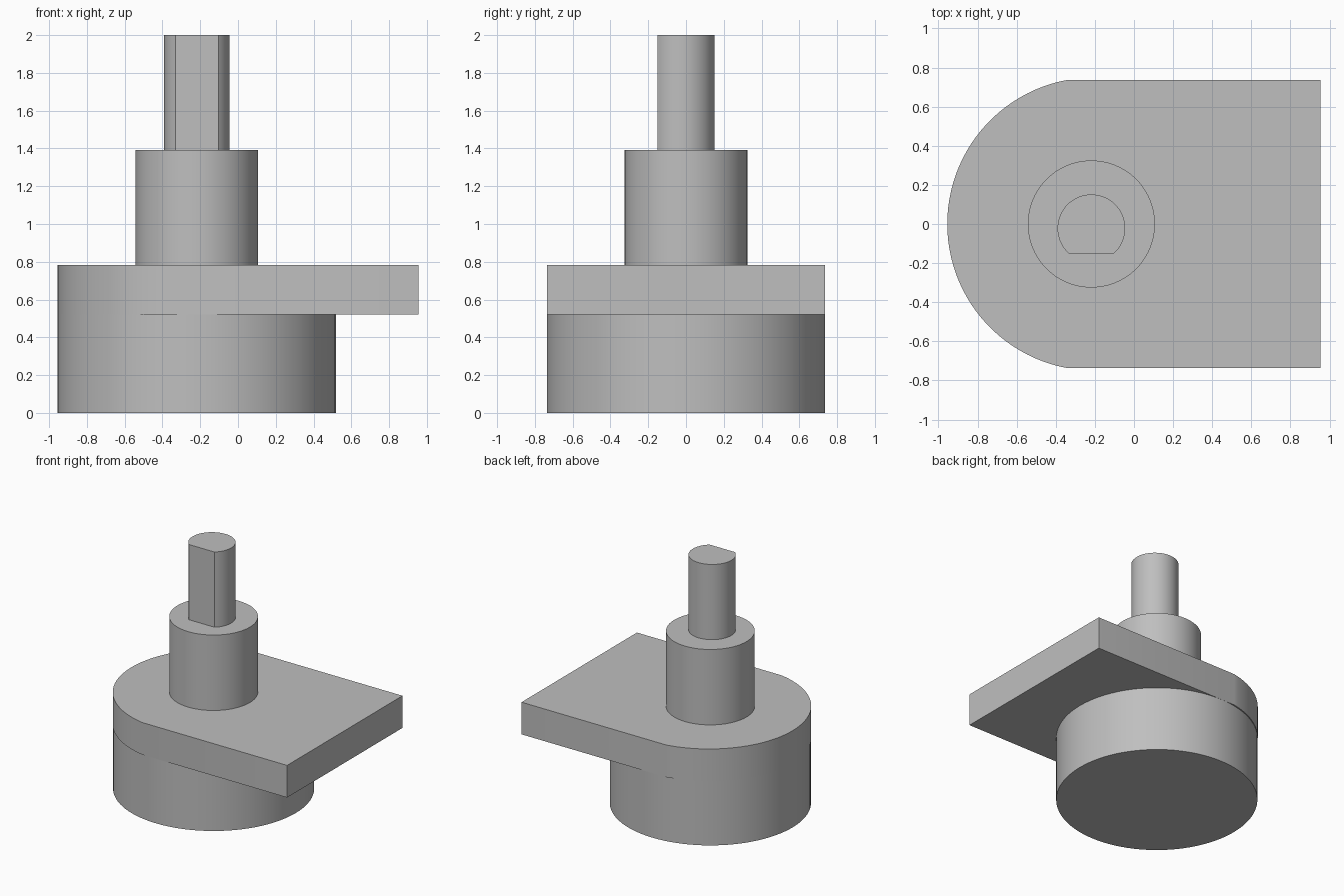
import bpy
import bmesh
from math import asin, atan2, cos, sin, pi, radians

cube = bpy.data.objects.get("Cube")
if cube:
    bpy.data.objects.remove(cube, do_unlink=True)

AXIS_X = -0.218      # common axis of the turned parts
HALF_W = 0.737       # half width of the plate, radius of the body

grey = bpy.data.materials.new("light grey")
grey.use_nodes = True
colour = (0.52, 0.52, 0.52, 1)
grey.diffuse_color = colour
grey.node_tree.nodes["Principled BSDF"].inputs["Base Color"].default_value = colour


def arc(cx, cy, r, start, end, steps):
    """Points on an arc, both ends included."""
    angles = [start + (end - start) * i / steps for i in range(steps + 1)]
    return [(cx + r * cos(a), cy + r * sin(a)) for a in angles]


def extrude(name, outline, z0, z1):
    """Closed prism from a counter-clockwise outline."""
    bm = bmesh.new()
    face = bm.faces.new([bm.verts.new((x, y, z0)) for x, y in outline])
    top = bmesh.ops.extrude_face_region(bm, geom=[face])["geom"]
    bmesh.ops.translate(bm, vec=(0, 0, z1 - z0),
                        verts=[v for v in top if isinstance(v, bmesh.types.BMVert)])
    bmesh.ops.recalc_face_normals(bm, faces=bm.faces)
    mesh = bpy.data.meshes.new(name)
    bm.to_mesh(mesh)
    bm.free()
    mesh.materials.append(grey)
    obj = bpy.data.objects.new(name, mesh)
    bpy.context.collection.objects.link(obj)
    bpy.ops.object.select_all(action="DESELECT")
    obj.select_set(True)
    bpy.context.view_layer.objects.active = obj
    bpy.ops.object.shade_smooth_by_angle(angle=radians(30))
    return obj


def disc(r, steps=96):
    return arc(AXIS_X, 0, r, 0, 2 * pi, steps)[:-1]


# Round body
extrude("round_body", disc(HALF_W), 0, 0.522)

# Mounting plate: square at one end, rounded at the other
left, right, arc_end = -0.955, 0.955, -0.34
depth = arc_end - left
radius = (depth ** 2 + HALF_W ** 2) / (2 * depth)
centre = left + radius
half = atan2(HALF_W, centre - arc_end)
plate = [(right, -HALF_W), (right, HALF_W)]
plate += arc(centre, 0, radius, pi - half, pi + half, 48)
extrude("mounting_plate", plate, 0.522, 0.782)

# Bushing
extrude("bushing", disc(0.325), 0.782, 1.392)

# Shaft with a flat cut on the front
shaft_r, shaft_y, flat_y = 0.173, -0.022, -0.152
flat = asin((flat_y - shaft_y) / shaft_r)
extrude("flatted_shaft", arc(AXIS_X, shaft_y, shaft_r, flat, pi - flat, 64), 1.392, 2)
